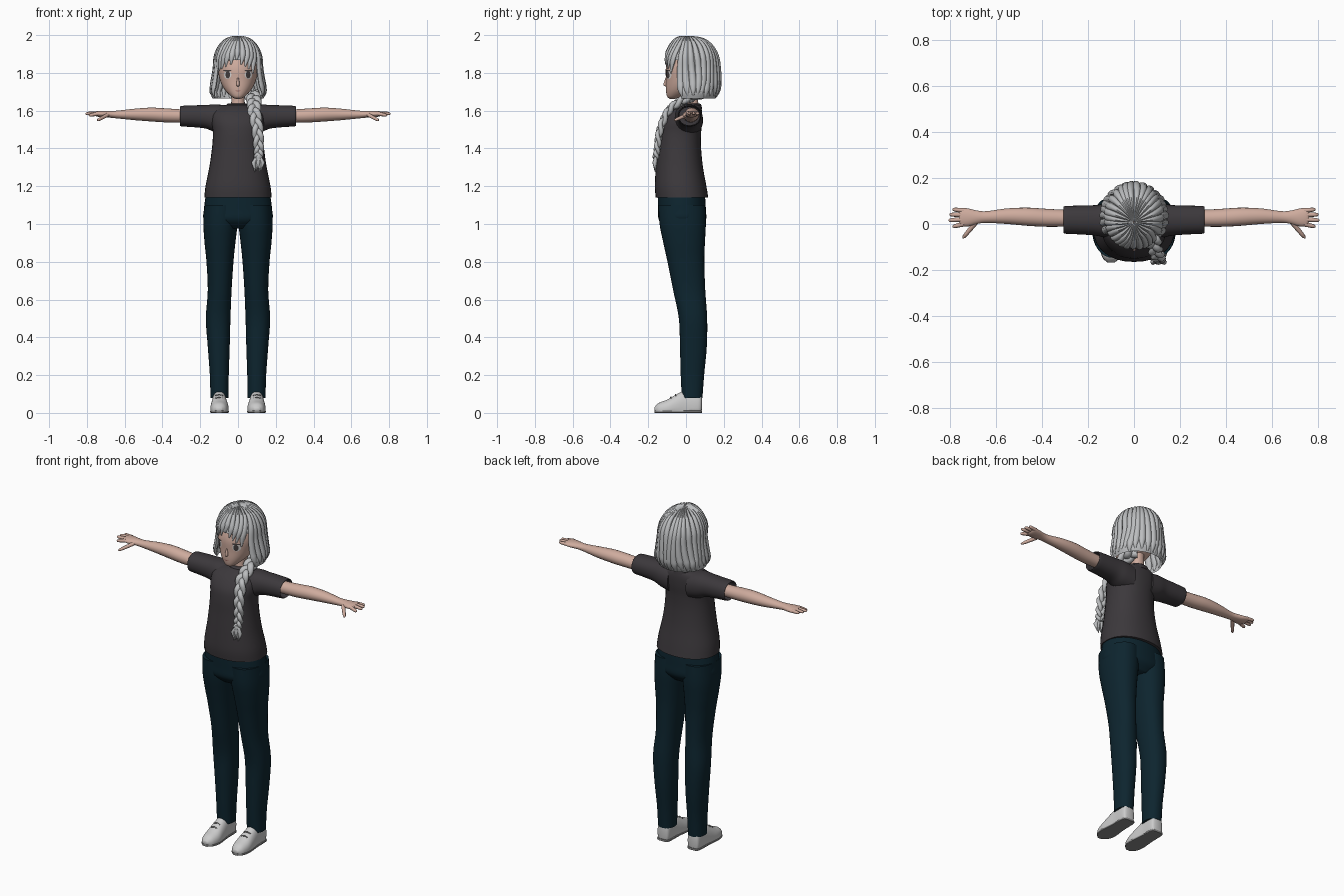
import bpy, bmesh, math, random
from mathutils import Vector
from mathutils.bvhtree import BVHTree

random.seed(4)
if "Cube" in bpy.data.objects:
    bpy.data.objects.remove(bpy.data.objects["Cube"])


def material(name, *rgb):
    m = bpy.data.materials.new(name)
    m.use_nodes = True
    m.diffuse_color = (*rgb, 1)
    m.node_tree.nodes["Principled BSDF"].inputs["Base Color"].default_value = (*rgb, 1)
    return m


SKIN = material("skin", .62, .41, .34)
HAIR = material("grey hair", .5, .51, .52)
SHIRT = material("charcoal cotton", .045, .04, .045)
DENIM = material("dark blue denim", .004, .018, .028)
SHOE = material("pale shoe", .6, .6, .6)
SOLE = material("grey sole", .25, .25, .25)
DARK = material("dark eye", .06, .05, .05)
WHITE = material("eye white", .7, .68, .67)
LIP = material("lip", .35, .15, .13)


def finish(bm, name, mat, mirror=False):
    bmesh.ops.recalc_face_normals(bm, faces=bm.faces)
    mesh = bpy.data.meshes.new(name)
    bm.to_mesh(mesh)
    bm.free()
    mesh.shade_smooth()
    mesh.set_sharp_from_angle(angle=math.radians(50))
    mesh.materials.append(mat)
    ob = bpy.data.objects.new(name, mesh)
    bpy.context.collection.objects.link(ob)
    if mirror:
        ob.modifiers.new("mirror", "MIRROR")
    return ob


def spline(keys, steps=5):
    """Smooth curve through tuples of any length."""
    out = []
    for i in range(len(keys) - 1):
        a, b, c, d = (keys[min(max(i + k, 0), len(keys) - 1)] for k in (-1, 0, 1, 2))
        for s in range(steps):
            t = s / steps
            out.append(tuple(q + .5 * t * (r - p + t * (2*p - 5*q + 4*r - s2 + t * (3*(q - r) + s2 - p)))
                             for p, q, r, s2 in zip(a, b, c, d)))
    return out + [tuple(keys[-1])]


def skin(bm, rings, caps=True):
    rows = [[bm.verts.new(p) for p in ring] for ring in rings]
    n = len(rows[0])
    for a, b in zip(rows, rows[1:]):
        for i in range(n):
            bm.faces.new((a[i], a[(i + 1) % n], b[(i + 1) % n], b[i]))
    if caps:
        bm.faces.new(rows[0])
        bm.faces.new(rows[-1])


def oval(t, a0, a1, b0, b1, axis, n, power, floor):
    """Rounded section with the given extents, across one axis."""
    pts = []
    for i in range(n):
        c, s = math.cos(math.tau * i / n), math.sin(math.tau * i / n)
        u = (a0 + a1) / 2 + (a1 - a0) / 2 * math.copysign(abs(c) ** (2 / power), c)
        v = (b0 + b1) / 2 + (b1 - b0) / 2 * math.copysign(abs(s) ** (2 / power), s)
        v = max(v, floor)
        pts.append({"x": (t, u, v), "y": (u, t, v), "z": (u, v, t)}[axis])
    return pts


def loft(name, mat, keys, axis="z", mirror=False, n=32, power=2.2, floor=-9, steps=5):
    bm = bmesh.new()
    skin(bm, [oval(*k, axis, n, power, floor) for k in spline(keys, steps)])
    return finish(bm, name, mat, mirror)


def tube(bm, pts, sizes, hub, n=8):
    """Flattened tube; sizes are (width, thickness), thickness points away from hub."""
    pts = [Vector(p) for p in pts]
    rings = []
    for i, (p, (w, h)) in enumerate(zip(pts, sizes)):
        tan = (pts[min(i + 1, len(pts) - 1)] - pts[max(i - 1, 0)]).normalized()
        side = tan.cross(p - Vector(hub)).normalized()
        up = side.cross(tan)
        rings.append([p + side * w * math.cos(math.tau * k / n) + up * h * math.sin(math.tau * k / n)
                      for k in range(n)])
    skin(bm, rings)


def sym(rows):
    return [(z, -r, r, f, b) for z, r, f, b in rows]


# Head, nose and neck
head = loft("head", SKIN, sym([(1.662, .012, -.085, -.06), (1.675, .035, -.1, -.02), (1.71, .07, -.106, .06),
                               (1.76, .095, -.106, .11), (1.83, .108, -.106, .14), (1.9, .098, -.08, .14),
                               (1.95, .06, -.03, .1)]))
loft("neck", SKIN, sym([(1.58, .05, -.03, .08), (1.64, .036, -.015, .065), (1.74, .036, -.015, .065)]))
loft("nose", SKIN, sym([(1.728, .003, -.108, -.1), (1.738, .009, -.12, -.09), (1.775, .004, -.108, -.1)]), n=10)

# Face details laid on the head
bm = bmesh.new()
bm.from_mesh(head.data)
tree = BVHTree.FromBMesh(bm)
bm.free()


def plate(name, mat, x, z, w, h, lift, mirror=True):
    bm = bmesh.new()
    bmesh.ops.create_circle(bm, cap_ends=True, cap_tris=True, segments=20, radius=1)
    bmesh.ops.subdivide_edges(bm, edges=bm.edges, cuts=1)
    for v in bm.verts:
        px, pz = x + v.co.x * w, z + v.co.y * h
        hit = tree.ray_cast(Vector((px, -1, pz)), Vector((0, 1, 0)))[0]
        v.co = (px, (hit.y if hit else 0) - lift, pz)
    finish(bm, name, mat, mirror)


plate("eye_whites", WHITE, .055, 1.79, .02, .022, .002)
plate("irises", DARK, .054, 1.79, .012, .019, .004)
plate("lashes", DARK, .056, 1.812, .023, .004, .005)
plate("mouth", LIP, 0, 1.705, .013, .003, .003, False)

# Shirt
loft("shirt_body", SHIRT, sym([(1.14, .178, -.16, .118), (1.2, .172, -.165, .108), (1.3, .152, -.16, .09),
                               (1.4, .138, -.153, .08), (1.48, .133, -.148, .08), (1.54, .14, -.135, .085),
                               (1.59, .138, -.1, .085), (1.62, .1, -.06, .08), (1.632, .055, -.03, .07)]))
loft("sleeves", SHIRT, [(.06, -.07, .09, 1.47, 1.628), (.12, -.06, .088, 1.485, 1.633),
                        (.17, -.05, .082, 1.505, 1.63), (.24, -.045, .08, 1.513, 1.628),
                        (.3, -.042, .078, 1.517, 1.625), (.298, -.036, .072, 1.523, 1.619),
                        (.25, -.036, .072, 1.523, 1.619)], "x", True)
loft("collar", SHIRT, sym([(1.61, .066, -.045, .085), (1.633, .06, -.036, .08), (1.637, .052, -.028, .073)]))

# Trousers
loft("trouser_hips", DENIM, sym([(1.16, .17, -.15, .1), (1.08, .18, -.148, .105),
                                 (1.02, .178, -.143, .105), (.975, .1, -.1, .07)]))
loft("trouser_legs", DENIM, [(1.1, .002, .178, -.147, .102), (1, .003, .183, -.14, .105),
                             (.9, .014, .177, -.12, .1), (.8, .024, .167, -.098, .097),
                             (.65, .034, .16, -.068, .102), (.5, .04, .17, -.038, .112),
                             (.35, .044, .16, -.032, .11), (.2, .049, .149, -.028, .096),
                             (.08, .051, .146, -.022, .087)], mirror=True)

# Shoes with soles and laces
loft("shoes", SHOE, [(.084, .08, .12, .02, .085), (.07, .062, .136, -.03, .12), (0, .06, .138, -.04, .12),
                     (-.05, .054, .143, -.04, .098), (-.1, .05, .146, -.03, .07),
                     (-.145, .062, .136, -.02, .052), (-.167, .085, .115, .01, .03)], "y", True, floor=.006)
loft("soles", SOLE, [(.086, .08, .12, 0, .012), (.07, .06, .138, 0, .012), (-.02, .056, .142, 0, .012),
                     (-.1, .048, .148, 0, .012), (-.145, .06, .138, 0, .012), (-.168, .085, .115, 0, .012)],
     "y", True, power=6)
bm = bmesh.new()
for y, z in ((-.055, .096), (-.08, .082)):
    tube(bm, [(.08, y, z - .006), (.1, y, z + .001), (.12, y, z - .006)], [(.004, .004)] * 3, (.1, y, 0), 6)
finish(bm, "laces", SOLE, True)

# Arms and hands
loft("arms", SKIN, [(.2, -.015, .06, 1.537, 1.607), (.3, -.012, .062, 1.537, 1.607),
                    (.38, -.012, .066, 1.538, 1.612), (.46, -.008, .071, 1.543, 1.616),
                    (.55, 0, .068, 1.55, 1.61), (.64, .005, .056, 1.559, 1.6), (.68, .001, .058, 1.563, 1.599),
                    (.72, -.01, .067, 1.565, 1.599), (.75, -.008, .069, 1.57, 1.597),
                    (.762, .01, .055, 1.578, 1.592)], "x", True, 20, 2)
bm = bmesh.new()
for base, tip in (((.74, 0, 1.584), (.79, -.012, 1.575)), ((.745, .02, 1.586), (.808, .016, 1.584)),
                  ((.745, .04, 1.586), (.804, .041, 1.586)), ((.74, .058, 1.584), (.79, .064, 1.586)),
                  ((.69, .005, 1.578), (.745, -.062, 1.548))):
    a, b = Vector(base), Vector(tip)
    tube(bm, [a.lerp(b, t) for t in (0, .35, .7, .92, 1)],
         [(r, r) for r in (.011, .01, .009, .007, .002)], (.75, .03, 0))
finish(bm, "fingers", SKIN, True)

# Hair: under layer open at the face, then locks radiating from the crown
SHAPE = spline([(1.99, .004, .005, .013), (1.978, .05, -.045, .08), (1.945, .09, -.078, .13),
                (1.89, .116, -.104, .163), (1.82, .123, -.112, .174), (1.75, .135, -.112, .176),
                (1.7, .146, -.108, .171), (1.665, .136, -.09, .155)], 6)
CENTRE = (0, .03, 1.8)
bm = bmesh.new()
skin(bm, [oval(z, -r, r, f, b, "z", 40, 2, -9) for z, r, f, b in SHAPE], False)
face_gap = [f for f in bm.faces
            if f.calc_center_median().y < -.03 and f.calc_center_median().z < 1.87]
bmesh.ops.delete(bm, geom=face_gap, context="FACES")
finish(bm, "hair_under_layer", HAIR)

LOCKS = 30
bm = bmesh.new()
for j in range(LOCKS):
    angle = math.tau * (j + .5) / LOCKS - math.pi
    fringe = abs(angle) < 1.05
    end = (1.85 - .06 * abs(angle) if fringe else 1.67) + random.uniform(-.008, .014)
    rows = [r for r in SHAPE if r[0] >= end]
    pts, sizes = [], []
    for i, (z, r, f, b) in enumerate(rows):
        s = i / (len(rows) - 1)
        a = angle - (.22 * s * s if fringe else 0) + .05 * math.sin(5 * s + j)
        pts.append((r * math.sin(a), (f + b) / 2 - (b - f) / 2 * math.cos(a), z))
        taper = min(1, (1 - s) * 4 + .2)
        sizes.append((max(.004, 1.3 * math.pi * r / LOCKS) * taper, (.006 + .006 * min(1, 5 * s)) * taper))
    tube(bm, pts, sizes, CENTRE)
finish(bm, "hair_locks", HAIR)

# Braid of three woven strands over the left shoulder, with tie and tuft
path = spline([(.07, .08, 1.69), (.085, -.015, 1.655), (.086, -.09, 1.6), (.103, -.137, 1.5),
               (.11, -.152, 1.4), (.108, -.16, 1.35)], 14)
HUB = (.1, .1, 1.5)
bm = bmesh.new()
for k in range(3):
    pts, sizes = [], []
    for i, p in enumerate(path):
        s = i / (len(path) - 1)
        p = Vector(p)
        tan = (Vector(path[min(i + 1, len(path) - 1)]) - Vector(path[max(i - 1, 0)])).normalized()
        side = tan.cross(p - Vector(HUB)).normalized()
        phase = math.tau * (3 * s + k / 3)
        thin = 1 - .45 * s
        pts.append(p + side * .024 * thin * math.sin(phase)
                   + side.cross(tan) * .012 * thin * math.sin(2 * phase))
        sizes.append((.021 * thin, .017 * thin))
    tube(bm, pts, sizes, HUB, 10)
finish(bm, "braid", HAIR)
bm = bmesh.new()
for k in range(5):
    dx = (k - 2) * .008
    tube(bm, [(.108 + dx * .6, -.16, 1.355), (.107 + dx * 1.5, -.166 + .004 * (k % 2), 1.325),
              (.106 + dx, -.163, 1.275 + .008 * (k % 3))],
         [(.008, .008), (.012, .012), (.002, .002)], HUB)
finish(bm, "braid_tuft", HAIR)
loft("braid_tie", HAIR, [(1.345, .092, .124, -.176, -.144), (1.358, .091, .125, -.177, -.143),
                         (1.37, .094, .122, -.174, -.146)], n=14)
